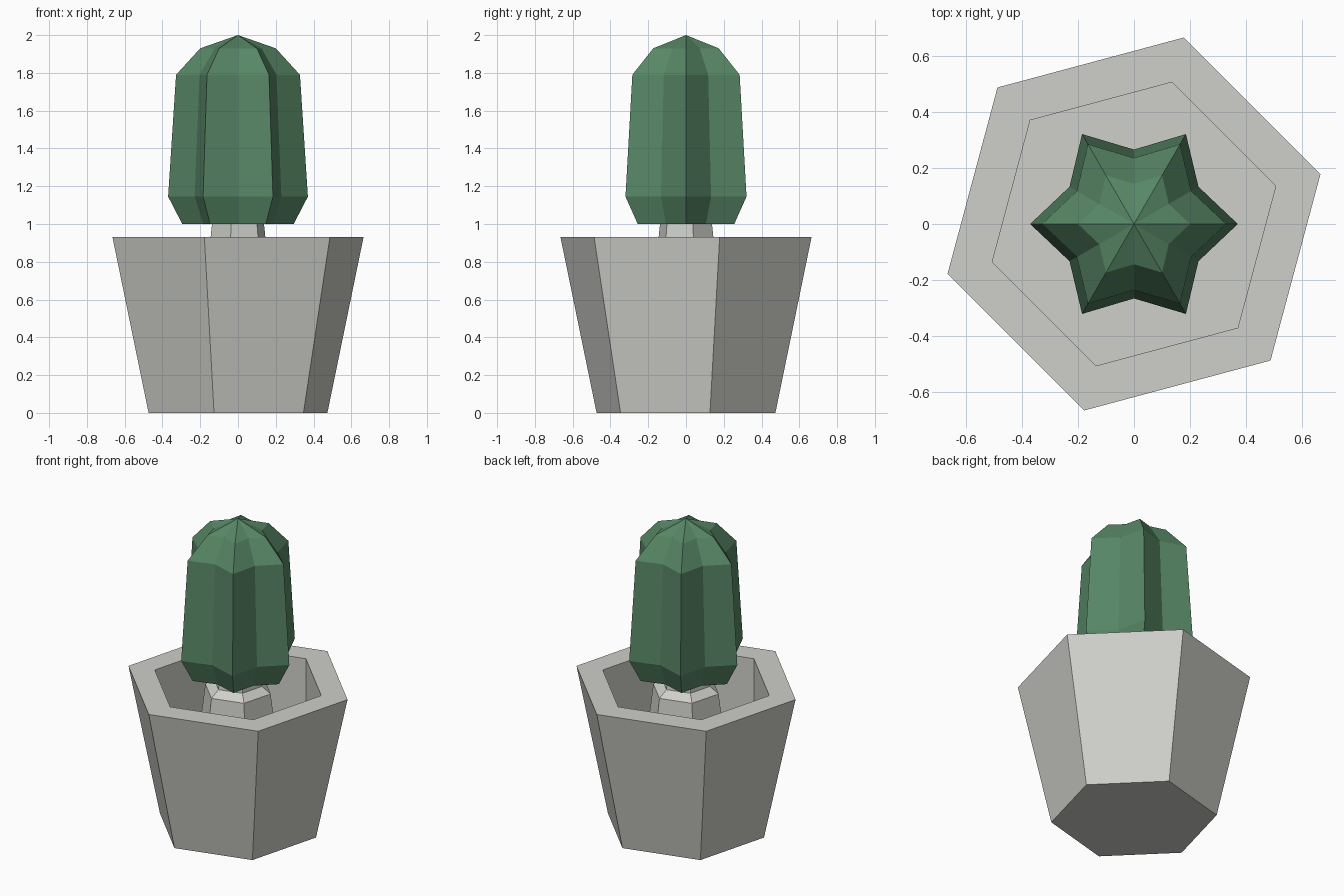
import bpy, bmesh, math

if "Cube" in bpy.data.objects:
    bpy.data.objects.remove(bpy.data.objects["Cube"])


def material(name, color):
    m = bpy.data.materials.new(name)
    m.diffuse_color = (*color, 1)
    m.use_nodes = True
    m.node_tree.nodes["Principled BSDF"].inputs["Base Color"].default_value = m.diffuse_color
    return m


def stack(name, mat, rings, sides, turn=0.0, notch=1.0, apex=None):
    """Join rings (radius, z); every second corner is scaled by notch."""
    bm = bmesh.new()
    loops = []
    for r, z in rings:
        loop = []
        for i in range(sides):
            a = math.radians(turn) + math.tau * i / sides
            k = r * (notch if i % 2 else 1.0)
            loop.append(bm.verts.new((k * math.cos(a), k * math.sin(a), z)))
        loops.append(loop)
    for lo, hi in zip(loops, loops[1:]):
        for i in range(sides):
            j = (i + 1) % sides
            bm.faces.new((lo[i], lo[j], hi[j], hi[i]))
    bm.faces.new(loops[0][::-1])
    if apex is None:
        bm.faces.new(loops[-1])
    else:
        tip = bm.verts.new((0, 0, apex))
        for i in range(sides):
            bm.faces.new((loops[-1][i], loops[-1][(i + 1) % sides], tip))
    bmesh.ops.recalc_face_normals(bm, faces=bm.faces)
    mesh = bpy.data.meshes.new(name)
    bm.to_mesh(mesh)
    bm.free()
    mesh.materials.append(mat)
    ob = bpy.data.objects.new(name, mesh)
    bpy.context.collection.objects.link(ob)
    return ob


stone = material("pale_stone", (0.62, 0.62, 0.585))
green = material("cactus_green", (0.095, 0.24, 0.13))

# Hexagonal pot: tapered outside, rim, straight cavity and raised centre post
stack("pot", stone,
      [(0.49, 0), (0.688, 0.93), (0.523, 0.93), (0.523, 0.45),
       (0.26, 0.45), (0.205, 0.89), (0.15, 0.93), (0.142, 1.005)],
      sides=6, turn=15)

# Six-ribbed cactus with a pointed crown
stack("cactus", green,
      [(0.295, 1.0), (0.37, 1.145), (0.328, 1.79), (0.2, 1.93)],
      sides=12, notch=0.717, apex=2.0)
